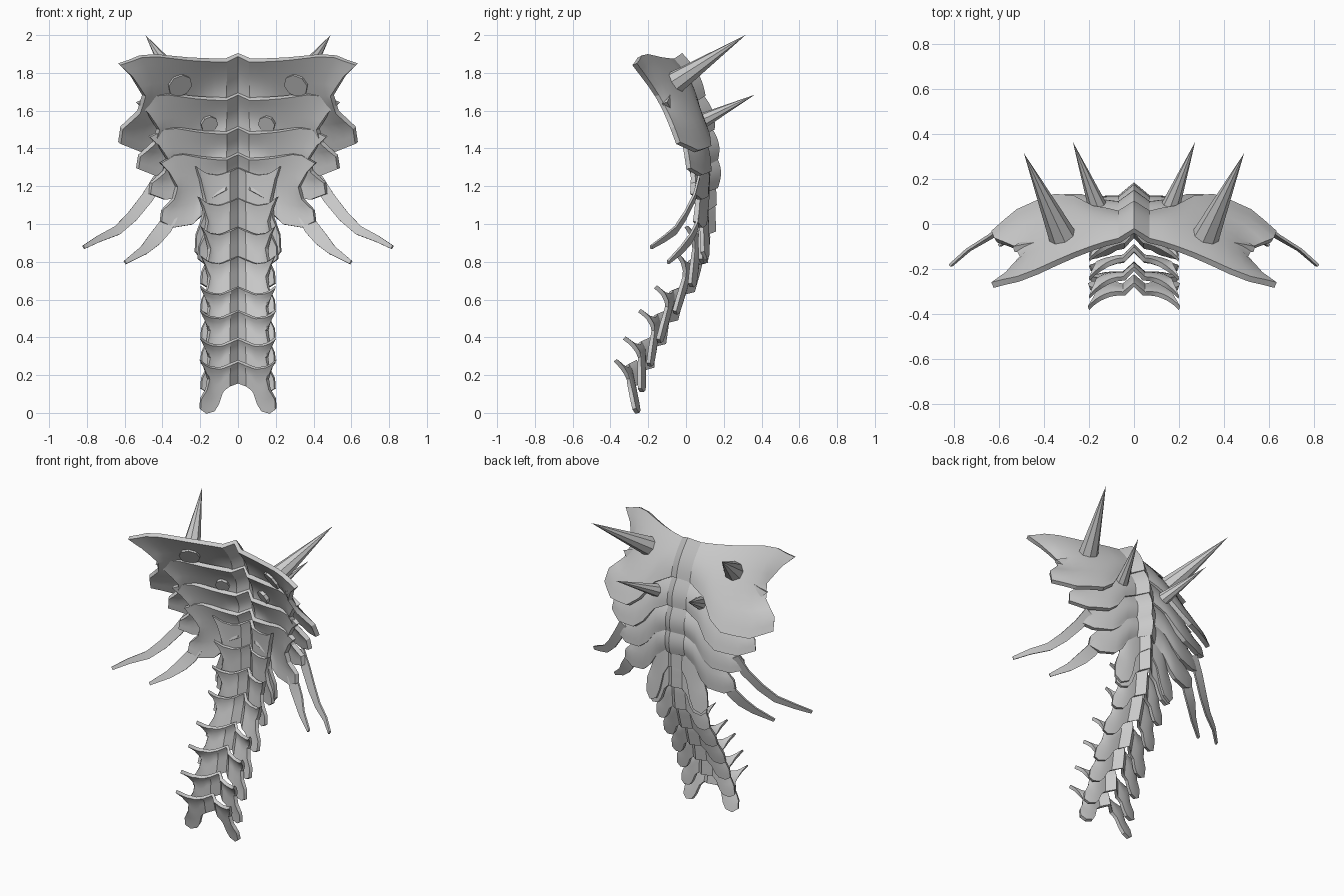
import bpy, bmesh, math
from mathutils import Vector

if "Cube" in bpy.data.objects:
    bpy.data.objects.remove(bpy.data.objects["Cube"])


def lerp_table(tab, x):
    for (a, p), (b, q) in zip(tab, tab[1:]):
        if x <= b:
            return p + (q - p) * (x - a) / (b - a)
    return tab[-1][1]


def make_object(name, verts, faces, thickness=0, mirror=False):
    me = bpy.data.meshes.new(name)
    me.from_pydata(verts, [], faces)
    bm = bmesh.new()
    bm.from_mesh(me)
    bmesh.ops.recalc_face_normals(bm, faces=bm.faces)
    # open sheets: turn normals toward the back
    if thickness and sum(f.normal.y * f.calc_area() for f in bm.faces) < 0:
        bmesh.ops.reverse_faces(bm, faces=bm.faces)
    bm.to_mesh(me)
    bm.free()
    ob = bpy.data.objects.new(name, me)
    bpy.context.collection.objects.link(ob)
    if mirror:
        m = ob.modifiers.new("mirror", 'MIRROR')
        m.use_clip = True
    if thickness:
        s = ob.modifiers.new("thick", 'SOLIDIFY')
        s.thickness = thickness
        s.offset = -1
    bpy.ops.object.select_all(action='DESELECT')
    bpy.context.view_layer.objects.active = ob
    ob.select_set(True)
    # apply first so the rims stay sharp
    for m in list(ob.modifiers):
        bpy.ops.object.modifier_apply(modifier=m.name)
    bpy.ops.object.shade_smooth_by_angle(angle=math.radians(25))
    return ob


# Shared plate outline: horned top, pinched waist, two rounded lower lobes
WAIST = [(0, 1), (.15, .9), (.4, .8), (.6, .84), (.8, .98), (1, 1)]
LOBE = [(0, .1), (.2, .3), (.35, .7), (.5, .92), (.8, 1), (1, .85)]
TOP_WIDE = [(0, -.03), (.3, -.025), (.75, 0), (.87, -.03), (1, -.055)]
TOP_SMALL = [(0, -.02), (.3, -.04), (.7, -.03), (1, .005)]
QS = [0, .1, .2, .35, .5, .65, .8, .9, 1]
TS = [0, .08, .15, .28, .4, .5, .6, .7, .8, .9, 1]


def plate(name, W, ytop, ztop, ridge_len, lobe, slope, drop, curl, wide):
    ridge_w = .07 if wide else .05
    ridge_d = .06 if wide else .045
    c = ridge_w / W
    cols = [(0, None)] + [(c + (1 - c) * q, q) for q in QS]
    verts, faces = [], []
    for t in TS:
        for s, q in cols:
            x = s * W * (1 - (1 - lerp_table(WAIST, t)) * s * s)
            if q is None:
                zt, zb, d = 0, -ridge_len, 0
            else:
                zt = lerp_table(TOP_WIDE if wide else TOP_SMALL, q)
                zb = -ridge_len - lobe * lerp_table(LOBE, q)
                p = 1.2 + .7 * t if wide else 2.5
                d = ridge_d + (drop - ridge_d) * q ** p
            # top rim curls forward, most at the horns
            d += curl * (.25 + .75 * (q or 0) ** 2) * max(0, 1 - t / .4) ** 2
            z = zt + (zb - zt) * t
            y = ytop - slope * z - d
            if wide:
                y += .025 * math.sin(math.pi * t)
            verts.append((x, y, ztop + z))
    n = len(cols)
    for i in range(len(TS) - 1):
        for j in range(n - 1):
            a = i * n + j
            faces.append((a, a + 1, a + n + 1, a + n))
    make_object(name, verts, faces, .028 if wide else .022, True)


# Back plates, top to bottom: half width, ridge top y, ridge top z,
# ridge length, lobe depth, slope, side drop, rim curl
PLATES = [
    (.635, -.02, 1.905, .225, .29, .55, .27, 0),
    (.54, .08, 1.70, .20, .24, .36, .20, 0),
    (.475, .13, 1.52, .19, .20, .20, .155, 0),
    (.415, .15, 1.38, .19, .21, .10, .125, 0),
    (.23, .155, 1.30, .20, .29, .04, .075, .02),
    (.215, .155, 1.14, .18, .17, .02, .075, .03),
    (.20, .135, .985, .19, .13, -.10, .075, .05),
    (.20, .10, .83, .19, .12, -.28, .07, .06),
    (.20, .005, .67, .18, .12, -.26, .07, .09),
    (.20, -.08, .545, .18, .12, -.14, .07, .09),
    (.20, -.17, .40, .16, .13, .02, .07, .08),
    (.205, -.25, .28, .12, .16, .22, .07, .045),
]
for i, p in enumerate(PLATES):
    plate(("shoulder_plate_" if i < 4 else "spine_plate_") + str(i + 1), *p, i < 4)


# Faceted spikes on the upper back
def spike(name, base, tip, r, n=8):
    base, tip = Vector(base), Vector(tip)
    axis = (tip - base).normalized()
    u = axis.cross(Vector((0, 0, 1))).normalized()
    v = axis.cross(u)
    ring = [base + r * (math.cos(a) * u + math.sin(a) * v)
            for a in (2 * math.pi * k / n for k in range(n))]
    faces = [(k, (k + 1) % n, n) for k in range(n)] + [tuple(range(n))]
    make_object(name, ring + [tip], faces)


# Flat curved ribs hanging from the shoulder plates
def rib(name, path, widths, sx):
    pts = [Vector((p[0] * sx, p[1], p[2])) for p in path]
    verts, faces = [], []
    for i, p in enumerate(pts):
        d = pts[min(i + 1, len(pts) - 1)] - pts[max(i - 1, 0)]
        side = Vector((d.z, 0, -d.x)).normalized() * widths[i] / 2
        verts += [p - side, p + side]
        if i:
            k = 2 * i
            faces.append((k - 2, k - 1, k + 1, k))
    make_object(name, verts, faces, .012)


for side, sx in (("right", 1), ("left", -1)):
    spike("upper_spike_" + side, (.305 * sx, -.085, 1.73), (.49 * sx, .315, 2.0), .067)
    spike("lower_spike_" + side, (.15 * sx, .045, 1.525), (.272 * sx, .365, 1.685), .047)
    rib("outer_rib_" + side,
        [(.42, .075, 1.24), (.48, .05, 1.14), (.56, .0, 1.04), (.64, -.05, .965),
         (.74, -.11, .92), (.82, -.18, .875)],
        [.06, .065, .06, .05, .035, .02], sx)
    rib("inner_rib_" + side,
        [(.35, .08, 1.05), (.39, .06, .98), (.44, .03, .92), (.50, -.02, .86),
         (.60, -.09, .795)],
        [.07, .08, .075, .05, .02], sx)
